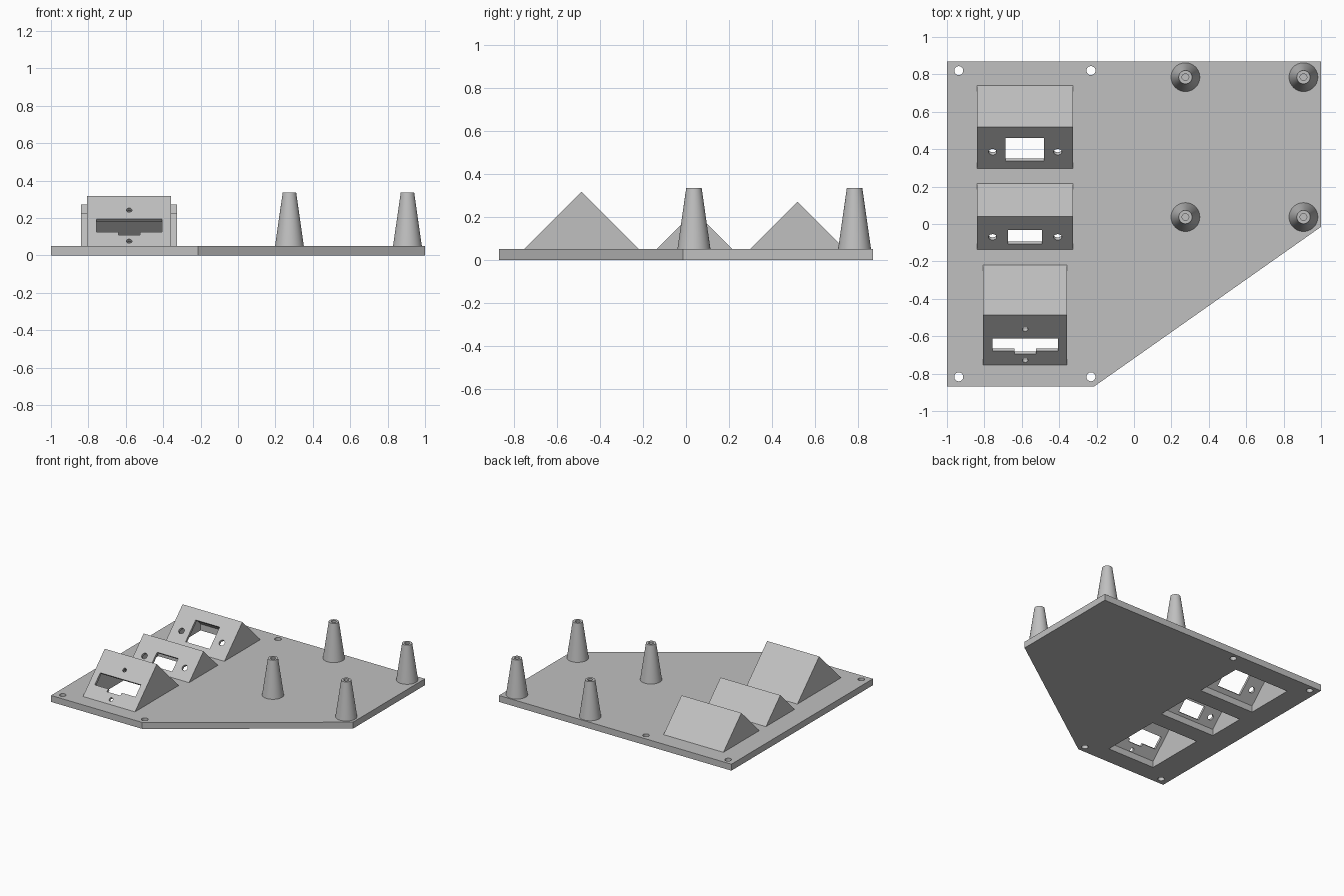
import bpy, bmesh
from math import radians, sqrt
from mathutils import Matrix, Vector

cube = bpy.data.objects.get("Cube")
if cube:
    bpy.data.objects.remove(cube)

PLATE = 0.05      # plate thickness
WALL = 0.02       # housing wall thickness

grey = bpy.data.materials.new("light_grey")
grey.use_nodes = True
grey.diffuse_color = (0.53, 0.53, 0.53, 1)
grey.node_tree.nodes["Principled BSDF"].inputs["Base Color"].default_value = grey.diffuse_color


def make_object(name, bm):
    bmesh.ops.recalc_face_normals(bm, faces=bm.faces)
    mesh = bpy.data.meshes.new(name)
    bm.to_mesh(mesh)
    bm.free()
    mesh.materials.append(grey)
    ob = bpy.data.objects.new(name, mesh)
    bpy.context.collection.objects.link(ob)
    return ob


def extrude(name, points, direction):
    """Prism from a flat outline."""
    bm = bmesh.new()
    face = bm.faces.new([bm.verts.new(p) for p in points])
    moved = bmesh.ops.extrude_face_region(bm, geom=[face])["geom"]
    verts = [v for v in moved if isinstance(v, bmesh.types.BMVert)]
    bmesh.ops.translate(bm, verts=verts, vec=Vector(direction))
    return make_object(name, bm)


def cylinder(name, r1, r2, depth, matrix):
    bm = bmesh.new()
    bmesh.ops.create_cone(bm, cap_ends=True, segments=40, radius1=r1,
                          radius2=r2, depth=depth, matrix=matrix)
    return make_object(name, bm)


def box(name, size, matrix):
    bm = bmesh.new()
    bmesh.ops.create_cube(bm, size=1, matrix=matrix @ Matrix.Diagonal((*size, 1)))
    return make_object(name, bm)


def cut(ob, cutter, keep=False):
    mod = ob.modifiers.new("cut", 'BOOLEAN')
    mod.operation = 'DIFFERENCE'
    mod.solver = 'EXACT'
    mod.object = cutter
    bpy.context.view_layer.objects.active = ob
    bpy.ops.object.modifier_apply(modifier=mod.name)
    if not keep:
        bpy.data.objects.remove(cutter)


# Base plate with one slanted corner and four mounting holes
outline = [(-1, -0.87), (-0.215, -0.87), (1, -0.015), (1, 0.87), (-1, 0.87)]
plate = extrude("base_plate", [(x, y, 0) for x, y in outline], (0, 0, PLATE))
for x in (-0.937, -0.23):
    for y in (-0.817, 0.82):
        cut(plate, cylinder("cutter", 0.024, 0.024, 0.3, Matrix.Translation((x, y, 0))))

parts = [plate]


def housing(name, x0, x1, y0, y1, windows, holes):
    """Hollow 45 degree wedge, open below through the plate."""
    mid, half = (y0 + y1) / 2, (y1 - y0) / 2
    shell = extrude(name, [(x0, y0, PLATE), (x0, y1, PLATE), (x0, mid, PLATE + half)],
                    (x1 - x0, 0, 0))
    inner = half - WALL * sqrt(2)
    x = x0 + WALL
    cavity = extrude("cutter", [(x, mid - inner, -0.1), (x, mid + inner, -0.1),
                                (x, mid + inner, PLATE), (x, mid, PLATE + inner),
                                (x, mid - inner, PLATE)], (x1 - x0 - 2 * WALL, 0, 0))
    cut(shell, cavity, keep=True)
    cut(plate, cavity)

    def on_slope(px, py):
        return (Matrix.Translation((px, py, PLATE + py - y0))
                @ Matrix.Rotation(radians(45), 4, 'X'))

    # Connector openings and screw holes through the front slope
    for a, b, c, d in windows:
        cut(shell, box("cutter", (b - a, (d - c) * sqrt(2), 0.07),
                       on_slope((a + b) / 2, (c + d) / 2)))
    for px, py, r in holes:
        cut(shell, cylinder("cutter", r, r, 0.07, on_slope(px, py)))
    parts.append(shell)


housing("rear_housing", -0.84, -0.325, 0.297, 0.74,
        [(-0.687, -0.48, 0.337, 0.46)],
        [(-0.756, 0.385, 0.022), (-0.408, 0.385, 0.022)])
housing("middle_housing", -0.84, -0.325, -0.137, 0.217,
        [(-0.674, -0.492, -0.107, -0.033)],
        [(-0.756, -0.07, 0.022), (-0.408, -0.07, 0.022)])
housing("front_housing", -0.806, -0.358, -0.755, -0.218,
        [(-0.757, -0.407, -0.68, -0.612), (-0.64, -0.524, -0.696, -0.65)],
        [(-0.582, -0.563, 0.015), (-0.582, -0.729, 0.015)])

# Tapered standoffs with blind screw holes
HEIGHT = 0.285
for side, x in (("right", 0.275), ("left", 0.906)):
    for end, y in (("front", 0.037), ("rear", 0.785)):
        post = cylinder(f"{end}_{side}_standoff", 0.077, 0.036, HEIGHT,
                        Matrix.Translation((x, y, PLATE + HEIGHT / 2)))
        cut(post, cylinder("cutter", 0.018, 0.018, 0.3,
                           Matrix.Translation((x, y, PLATE + HEIGHT))))
        parts.append(post)

# Smooth round walls, keep hard edges
bpy.ops.object.select_all(action='DESELECT')
for ob in parts:
    ob.select_set(True)
bpy.context.view_layer.objects.active = plate
bpy.ops.object.shade_smooth_by_angle(angle=radians(30))
